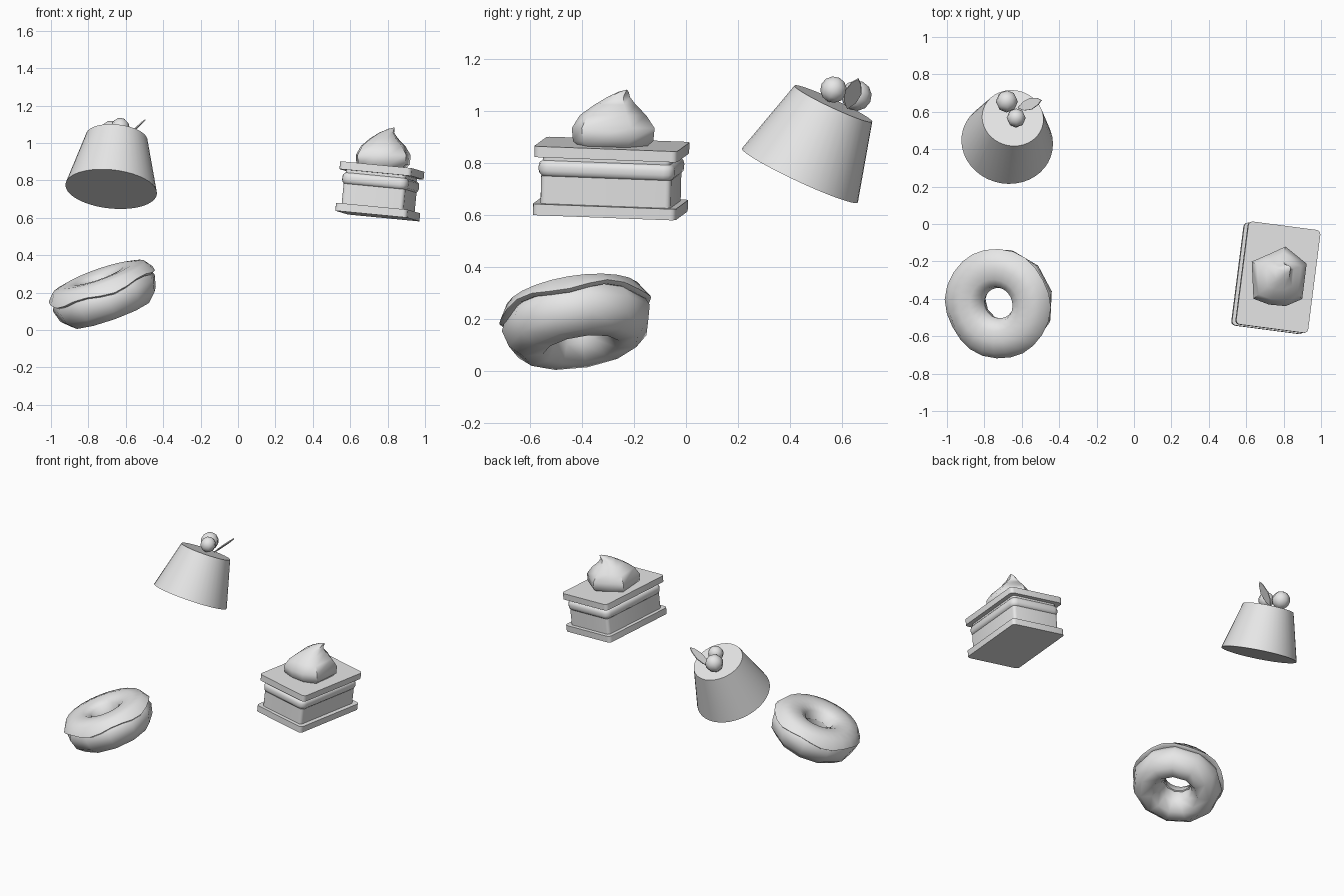
import bpy, bmesh, math
from mathutils import Matrix, Vector

if "Cube" in bpy.data.objects:
    bpy.data.objects.remove(bpy.data.objects["Cube"])

GREY = bpy.data.materials.new("light_grey")
GREY.use_nodes = True
GREY.diffuse_color = (0.8, 0.8, 0.8, 1)
GREY.node_tree.nodes["Principled BSDF"].inputs["Base Color"].default_value = (0.8, 0.8, 0.8, 1)


def frame(origin, axis, spin=0):
    """Placement whose z axis points along axis, turned by spin degrees."""
    turn = Vector((0, 0, 1)).rotation_difference(Vector(axis)).to_matrix().to_4x4()
    return Matrix.Translation(origin) @ turn @ Matrix.Rotation(math.radians(spin), 4, "Z")


def finish(name, bm, matrix=Matrix(), angle=40):
    bmesh.ops.recalc_face_normals(bm, faces=bm.faces)
    mesh = bpy.data.meshes.new(name)
    bm.to_mesh(mesh)
    bm.free()
    mesh.materials.append(GREY)
    obj = bpy.data.objects.new(name, mesh)
    bpy.context.collection.objects.link(obj)
    obj.matrix_world = matrix
    bpy.ops.object.select_all(action="DESELECT")
    obj.select_set(True)
    bpy.context.view_layer.objects.active = obj
    bpy.ops.object.shade_smooth_by_angle(angle=math.radians(angle))
    return obj


def bridge(bm, rings, wrap=False):
    pairs = list(zip(rings, rings[1:]))
    if wrap:
        pairs.append((rings[-1], rings[0]))
    for a, b in pairs:
        for i in range(len(a)):
            j = (i + 1) % len(a)
            bm.faces.new((a[i], a[j], b[j], b[i]))


def ring_solid(name, profile, sides, matrix, wave=lambda k, t: 0):
    """Sweep a closed cross-section round the z axis."""
    bm = bmesh.new()
    rings = []
    for k, (r, z) in enumerate(profile):
        angles = [math.tau * i / sides for i in range(sides)]
        rings.append([bm.verts.new((r * math.cos(t), r * math.sin(t), z + wave(k, t)))
                      for t in angles])
    bridge(bm, rings, wrap=True)
    return finish(name, bm, matrix, 60)


# Ring doughnut: chunky dough with a wavy icing shell
donut = frame((-0.715, -0.42, 0.197), (-0.33, -0.15, 0.93), 12)
ring_solid("donut_dough",
           [(.088, 0), (.1, .06), (.19, .085), (.265, .06), (.292, -.005),
            (.275, -.07), (.225, -.118), (.15, -.12), (.105, -.06)], 11, donut)
ring_solid("donut_icing",
           [(.082, .02), (.096, .075), (.14, .1), (.2, .105), (.262, .09),
            (.297, .04), (.28, .03), (.18, .07), (.093, .015)], 24, donut,
           lambda k, t: 0.012 * math.sin(5 * t) if k in (5, 6) else 0)

# Pudding: tapered body on a tilted axis
bm = bmesh.new()
bmesh.ops.create_cone(bm, cap_ends=True, segments=40, radius1=0.246,
                      radius2=0.165, depth=0.306)
finish("pudding_body", bm, frame((-0.663, 0.502, 0.891), (.098, .42, .90)))

# Berries and leaf on the pudding
for name, place, radius in (("back_berry", (-.68, .655, 1.06), .059),
                            ("front_berry", (-.63, .567, 1.083), .051)):
    bm = bmesh.new()
    bmesh.ops.create_uvsphere(bm, u_segments=8, v_segments=6, radius=radius)
    finish(name, bm, frame(place, (.098, .42, .90)), 60)

bm = bmesh.new()
root, tip = Vector((-.62, .62, 1.01)), Vector((-.495, .662, 1.125))
across = Vector((-.11, .97, -.22)).normalized()
normal = (tip - root).cross(across).normalized() * 0.003
outline = [(0, 0), (.25, .024), (.55, .032), (.85, .018), (1, 0),
           (.85, -.018), (.55, -.032), (.25, -.024)]
faces = [[bm.verts.new(root.lerp(tip, t) + across * w + normal * side)
          for t, w in outline] for side in (-1, 1)]
bridge(bm, faces)
for f in faces:
    bm.faces.new(f)
finish("leaf", bm)

# Layered cake: rounded slabs stacked on a slightly tilted axis
cake = frame((0.745, -0.291, 0.609), (.1, .025, 1), -7.4)


def slab(name, width, depth, low, high, corner, soft=0):
    bm = bmesh.new()
    bmesh.ops.create_cube(bm, size=1)
    bmesh.ops.scale(bm, vec=(width, depth, high - low), verts=bm.verts)
    bmesh.ops.translate(bm, vec=(0, 0, (low + high) / 2), verts=bm.verts)
    upright = [e for e in bm.edges
               if abs(e.verts[0].co.z - e.verts[1].co.z) > 0.001]
    bmesh.ops.bevel(bm, geom=upright, offset=corner, segments=3,
                    profile=0.5, affect="EDGES")
    if soft:
        rims = [e for e in bm.edges
                if abs(e.verts[0].co.z - e.verts[1].co.z) < 0.001]
        bmesh.ops.bevel(bm, geom=rims, offset=soft, segments=3,
                        profile=0.5, affect="EDGES")
    finish(name, bm, cake)


slab("cake_base", .39, .555, 0, .043, .022)
slab("cake_sponge", .335, .505, .043, .15, .02)
slab("cake_cream", .358, .528, .146, .212, .04, .025)
slab("cake_neck", .325, .495, .15, .228, .02)
slab("cake_top", .39, .555, .224, .266, .022)

# Whipped topping: lumpy rings leaning towards a curled tip
lobes = [(26, .165), (78, .168), (112, .135), (150, .168), (220, .178),
         (250, .155), (283, .158), (317, .17)]
levels = [(.845, .68, 0, 0), (.885, .97, 0, 0), (.935, 1, 0, 0),
          (.985, .8, 0, 0), (1.025, .5, .005, .01), (1.055, .27, .02, .025),
          (1.075, .12, .045, .045)]
bm = bmesh.new()
rings = []
for z, size, dx, dy in levels:
    rings.append([bm.verts.new((.775 + dx + r * size * math.cos(math.radians(a)),
                                -.285 + dy + r * size * math.sin(math.radians(a)), z))
                  for a, r in lobes])
bridge(bm, rings)
bm.faces.new(rings[0])
peak = bm.verts.new((.838, -.228, 1.083))
for i, v in enumerate(rings[-1]):
    bm.faces.new((v, rings[-1][(i + 1) % len(lobes)], peak))
finish("whipped_topping", bm, angle=50)
